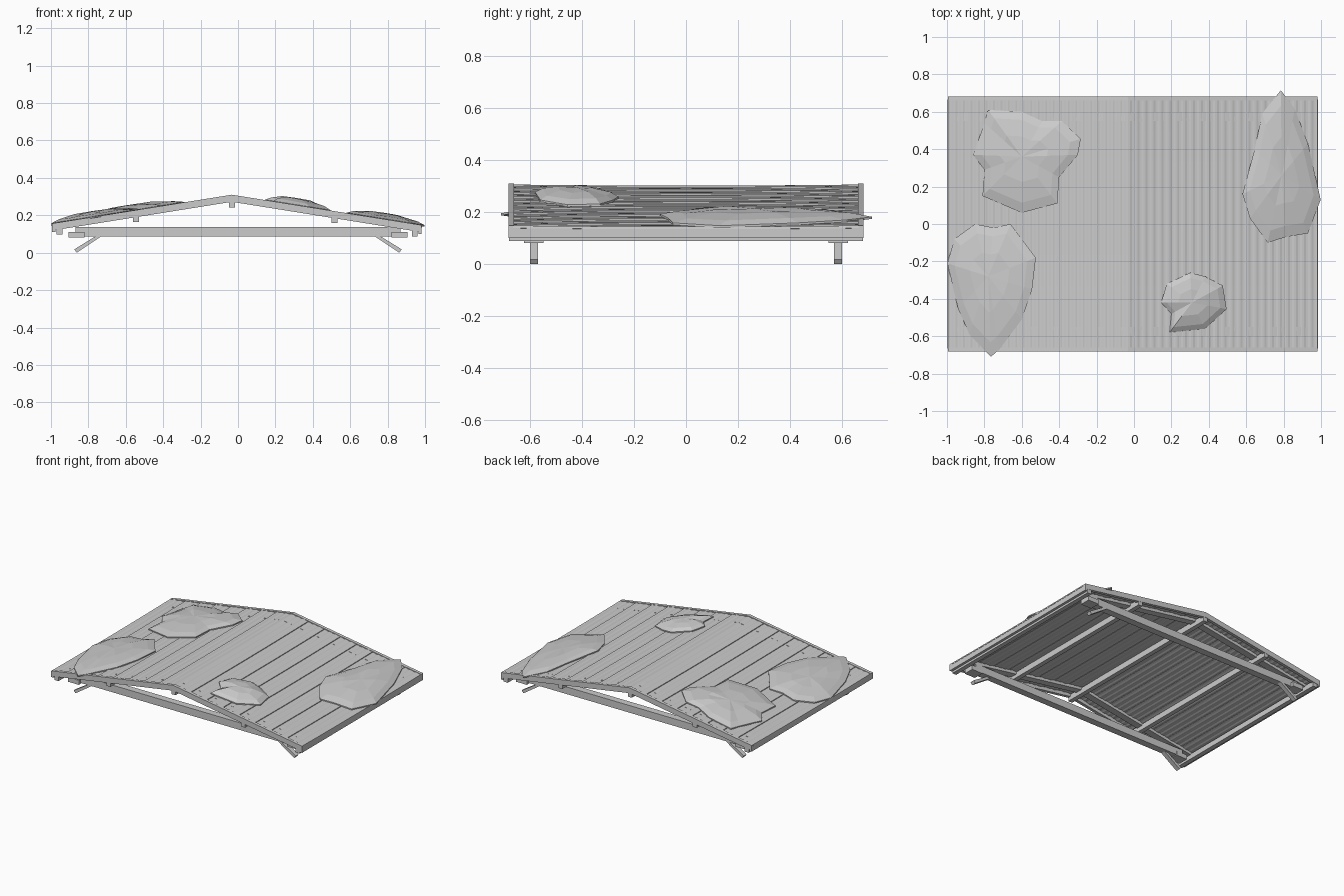
import bpy, bmesh, math
from mathutils import Vector

if "Cube" in bpy.data.objects:
    bpy.data.objects.remove(bpy.data.objects["Cube"])

RIDGE, TOP, SLOPE = -0.033, 0.308, 0.16
LEFT, RIGHT = -0.995, 0.982


def roof_z(x):
    return TOP - abs(x - RIDGE) * SLOPE


def finish(name, bm):
    bmesh.ops.recalc_face_normals(bm, faces=bm.faces)
    me = bpy.data.meshes.new(name)
    bm.to_mesh(me)
    bm.free()
    ob = bpy.data.objects.new(name, me)
    bpy.context.collection.objects.link(ob)
    return ob


def prism(name, profile, y0, y1):
    """Extrude an x-z profile along y."""
    bm = bmesh.new()
    f = bm.faces.new([bm.verts.new((x, y0, z)) for x, z in profile])
    r = bmesh.ops.extrude_face_region(bm, geom=[f])
    vs = [v for v in r["geom"] if isinstance(v, bmesh.types.BMVert)]
    bmesh.ops.translate(bm, verts=vs, vec=(0, y1 - y0, 0))
    return finish(name, bm)


def box(name, x0, x1, y0, y1, z0, z1):
    return prism(name, [(x0, z0), (x1, z0), (x1, z1), (x0, z1)], y0, y1)


def chevron(name, x0, x1, up, down, y0, y1):
    """Gable-shaped board following both slopes."""
    xs = [x0, RIDGE, x1]
    prof = [(x, roof_z(x) + up) for x in xs]
    prof += [(x, roof_z(x) + down) for x in reversed(xs)]
    return prism(name, prof, y0, y1)


def slope_sheet(name, x_eave):
    """Eight overlapping, finely ribbed roof courses with a slight sag."""
    courses, ribs, ny = 8, 12, 8
    bm = bmesh.new()
    rows = []
    for c in range(courses):
        for i in range(ribs + 1):
            t = i / ribs
            x = RIDGE + (x_eave - RIDGE) * (c + t) / courses
            lift = 0.005 * t - 0.005 + (0.002 if i % 4 < 2 else -0.001)
            row = []
            for j in range(ny + 1):
                v = j / ny * 2 - 1
                sag = -0.004 * (1 - v * v)
                row.append(bm.verts.new((x, 0.665 * v, roof_z(x) + lift + sag)))
            rows.append(row)
    for a, b in zip(rows, rows[1:]):
        for j in range(ny):
            bm.faces.new((a[j], a[j + 1], b[j + 1], b[j]))
    bmesh.ops.recalc_face_normals(bm, faces=bm.faces)
    if sum(f.normal.z for f in bm.faces) < 0:
        bmesh.ops.reverse_faces(bm, faces=bm.faces)
    me = bpy.data.meshes.new(name)
    bm.to_mesh(me)
    bm.free()
    ob = bpy.data.objects.new(name, me)
    bpy.context.collection.objects.link(ob)
    m = ob.modifiers.new("thickness", "SOLIDIFY")
    m.thickness, m.offset = 0.01, -1


def patch(name, centre, outline, height):
    """Low faceted mound lying on the roof slope."""
    bm = bmesh.new()
    c = Vector(centre)
    rings = []
    for k, (s, h) in enumerate([(1, -0.004), (1, 0.004), (0.82, 0.5), (0.45, 0.88)]):
        ring = []
        for i, p in enumerate(outline):
            q = c + (Vector(p) - c) * s
            dz = h if k < 2 else h * height * (1 + 0.1 * math.sin(i * 2.4 + k))
            ring.append(bm.verts.new((q.x, q.y, roof_z(q.x) + dz)))
        rings.append(ring)
    n = len(outline)
    for a, b in zip(rings, rings[1:]):
        for i in range(n):
            bm.faces.new((a[i], a[(i + 1) % n], b[(i + 1) % n], b[i]))
    apex = bm.verts.new((c.x, c.y, roof_z(c.x) + height))
    base = bm.verts.new((c.x, c.y, roof_z(c.x) - 0.004))
    for i in range(n):
        bm.faces.new((rings[-1][i], rings[-1][(i + 1) % n], apex))
        bm.faces.new((rings[0][(i + 1) % n], rings[0][i], base))
    finish(name, bm)


# Roof covering
slope_sheet("left_roof_sheet", LEFT)
slope_sheet("right_roof_sheet", RIGHT)

# Gable boards, trim and rafters at both ends
for s, tag in ((-1, "front"), (1, "back")):
    y0, y1 = sorted((s * 0.66, s * 0.682))
    chevron(tag + "_gable_board", LEFT, RIGHT, 0.002, -0.036, y0, y1)
    y0, y1 = sorted((s * 0.55, s * 0.60))
    chevron(tag + "_rafter", -0.98, 0.97, -0.004, -0.034, y0, y1)
    # Tie beam with end blocks and diagonal braces
    box(tag + "_tie_beam", -0.87, 0.87, y0, y1, 0.086, 0.137)
    for d, side in ((-1, "left"), (1, "right")):
        x0, x1 = sorted((d * 0.82, d * 0.905))
        yb = sorted((s * 0.547, s * 0.622))
        box(f"{tag}_{side}_end_block", x0, x1, *yb, 0.08, 0.112)
        yc = sorted((s * 0.568, s * 0.60))
        prism(f"{tag}_{side}_brace",
              [(d * 0.862, 0.0), (d * 0.875, 0.018), (d * 0.755, 0.092), (d * 0.725, 0.092)], *yc)

# Purlins running front to back
for i, (x, z0, z1) in enumerate([(-0.955, 0.097, 0.135), (-0.545, 0.165, 0.205),
                                 (RIDGE, 0.243, 0.285), (0.515, 0.158, 0.2),
                                 (0.945, 0.088, 0.136)]):
    box(f"purlin_{i + 1}", x - 0.016, x + 0.016, -0.68, 0.68, z0, z1)

# Eave fascias
box("left_eave_fascia", LEFT, LEFT + 0.018, -0.682, 0.682, 0.112, 0.15)
box("right_eave_fascia", RIGHT - 0.018, RIGHT, -0.682, 0.682, 0.1, 0.142)

# Overgrowth patches
patch("back_left_patch", (-0.6, 0.36), [
    (-.86, .37), (-.80, .54), (-.78, .61), (-.60, .60), (-.49, .55), (-.385, .55), (-.285, .455),
    (-.30, .37), (-.40, .25), (-.41, .11), (-.60, .06), (-.81, .15), (-.80, .29)], 0.036)
patch("front_left_patch", (-0.78, -0.28), [
    (-.85, 0), (-.75, -.02), (-.66, 0), (-.525, -.18), (-.545, -.35), (-.60, -.51), (-.72, -.67),
    (-.765, -.71), (-.88, -.59), (-.94, -.455), (-.998, -.21), (-.96, -.08)], 0.034)
patch("front_right_patch", (0.31, -0.42), [
    (.30, -.26), (.38, -.28), (.475, -.33), (.495, -.455), (.38, -.56), (.19, -.58),
    (.20, -.48), (.145, -.42), (.175, -.32)], 0.04)
patch("back_right_patch", (0.79, 0.26), [
    (.785, .715), (.86, .615), (.93, .43), (.998, .13), (.93, -.05), (.81, -.07), (.715, -.10),
    (.62, .03), (.58, .16), (.645, .40), (.685, .59)], 0.036)
